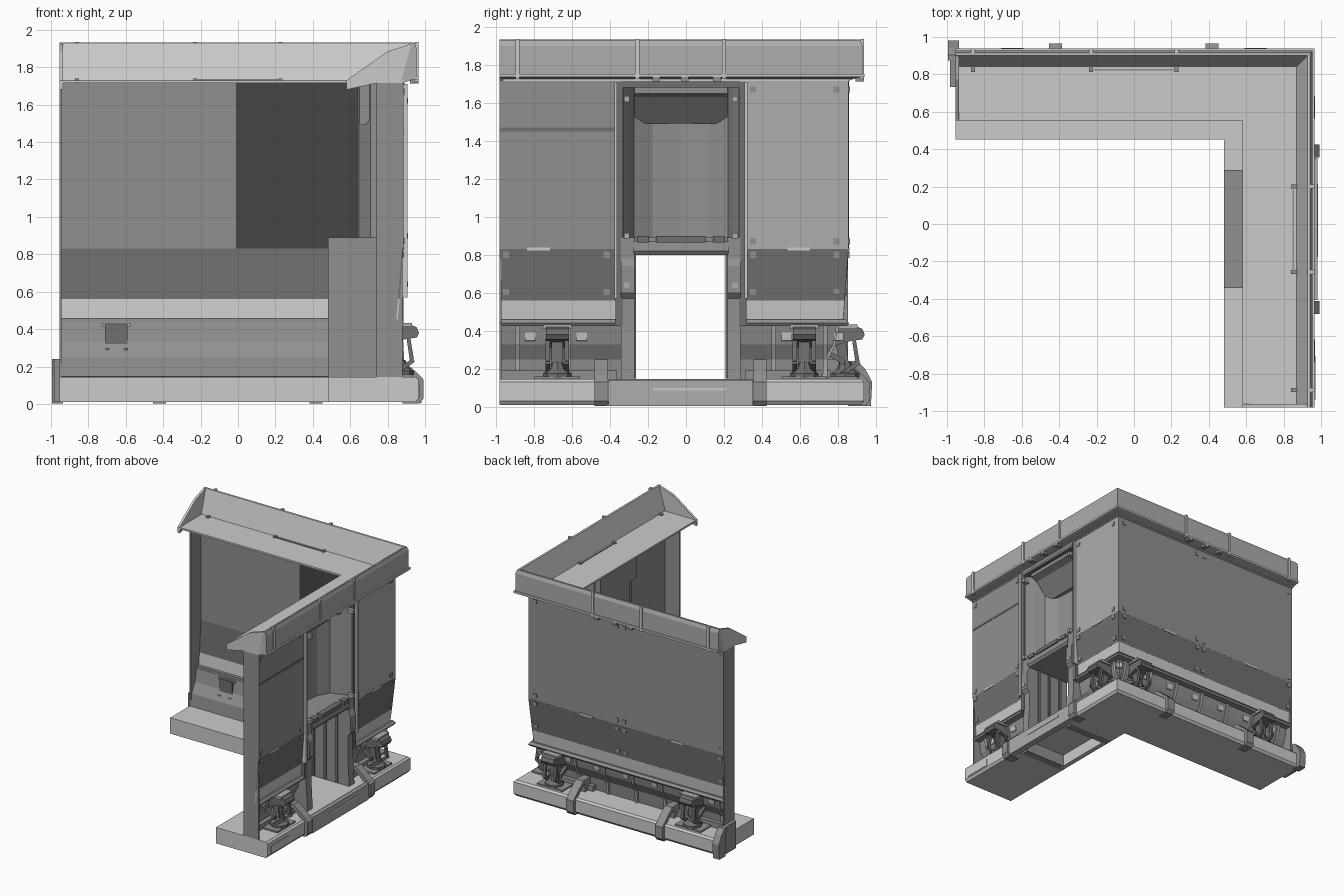
import bpy, bmesh, math

SHIFT = -0.027          # the corner is symmetric about its diagonal, then shifted in y
END = -0.955            # free end of each arm
ARMS = ("right", "back")
GREYS = {"black": 0.06, "dark": 0.16, "mid": 0.28, "soft": 0.42, "light": 0.8, "white": 1.0}
MATS = {}
for key, g in GREYS.items():
    MATS[key] = bpy.data.materials.new(key + "_grey")
    MATS[key].diffuse_color = (g, g, g, 1)


def place(arm, d, s, z):
    """d = distance outwards, s = distance along the arm."""
    return (d, s + SHIFT, z) if arm == "right" else (s, d + SHIFT, z)


def loft(name, rings, closed=True, thick=0.0, mat="light", mats=None):
    """Skin a row of rings; closed rings get end caps, open ones get thickness."""
    n, m = len(rings[0]), len(rings)
    verts = [v for r in rings for v in r]
    k = n if closed else n - 1
    faces = [(i * n + j, i * n + (j + 1) % n, (i + 1) * n + (j + 1) % n, (i + 1) * n + j)
             for i in range(m - 1) for j in range(k)]
    if closed:
        faces += [tuple(range(n)), tuple(range((m - 1) * n, m * n))]
    me = bpy.data.meshes.new(name)
    me.from_pydata(verts, [], faces)
    for key in mats or [mat]:
        me.materials.append(MATS[key])
    if mats:
        for i, p in enumerate(me.polygons):     # one material per straight run
            p.material_index = min(i // k, len(mats) - 1)
    bm = bmesh.new()
    bm.from_mesh(me)
    bmesh.ops.recalc_face_normals(bm, faces=bm.faces)
    bm.to_mesh(me)
    bm.free()
    ob = bpy.data.objects.new(name, me)
    bpy.context.collection.objects.link(ob)
    if thick:
        mod = ob.modifiers.new("thickness", 'SOLIDIFY')
        mod.thickness, mod.offset = thick, 0
    return ob


def ext(name, arm, poly, s0, s1, **kw):
    """Extrude a (d, z) profile along an arm."""
    return loft(name, [[place(arm, d, s, z) for d, z in poly] for s in (s0, s1)], **kw)


def box(name, arm, d0, d1, s0, s1, z0, z1, **kw):
    return ext(name, arm, [(d0, z0), (d1, z0), (d1, z1), (d0, z1)], s0, s1, **kw)


def sweep(name, poly, start=END, **kw):
    """Run a (d, z) profile round the mitred corner."""
    rings = [[place("right", d, start, z) for d, z in poly],
             [place("right", d, d, z) for d, z in poly],
             [place("back", d, END, z) for d, z in poly]]
    return loft(name, rings, **kw)


# Base slab, hollow underneath the doorway
slab = sweep("base_slab", [(0.48, 0.01), (0.95, 0.01), (0.965, 0.03), (0.965, 0.13),
                           (0.95, 0.145), (0.48, 0.145)])
cut = box("slab_cutter", "right", 0.52, 0.92, -0.31, 0.31, -0.1, 0.11)
cut.hide_render = True
cut.hide_set(True)
mod = slab.modifiers.new("hollow", 'BOOLEAN')
mod.object = cut
box("door_sill", "right", 0.93, 0.98, -0.38, 0.38, 0.005, 0.14, mat="soft")
box("door_sill_strip", "right", 0.975, 0.985, -0.15, 0.24, 0.085, 0.1)
box("slab_label_plate", "right", 0.96, 0.97, -0.91, -0.68, 0.04, 0.1)

# Wall shells: upper panel, tilted lower panel, ledge and recessed skirt
shells = {
    "upper_wall": ([(0.88, 1.72), (0.88, 0.83)], "mid", ["soft", "mid"]),
    "lower_wall": ([(0.88, 0.83), (0.86, 0.56)], "dark", ["dark", "dark"]),
    "ledge": ([(0.86, 0.56), (0.85, 0.45)], "white", ["white", "white"]),
    "skirt": ([(0.82, 0.44), (0.80, 0.33), (0.755, 0.25), (0.745, 0.145)], "mid", ["mid", "mid"]),
}
beam = [(0.82, 0.425), (0.875, 0.425), (0.885, 0.44), (0.87, 0.46), (0.82, 0.46)]
for n, (p, m1, m2) in shells.items():
    sweep(n + "_corner", p, start=0.31, closed=False, thick=0.008, mats=m2)
    ext(n + "_short", "right", p, END, -0.31, closed=False, thick=0.008, mat=m1)
sweep("beam_corner", beam, start=0.31, mat="mid")
ext("beam_short", "right", beam, END, -0.31, mat="mid")
box("inner_wall_panel", "back", 0.87, 0.878, -0.01, 0.86, 0.83, 1.715, mat="black")

# Roof deck, parapet, its pale inner lining and its lower lip
sweep("roof_deck", [(0.58, 1.715), (0.89, 1.715), (0.89, 1.73), (0.58, 1.73)])
sweep("parapet", [(0.87, 1.72), (0.945, 1.735), (0.955, 1.75), (0.955, 1.90),
                  (0.945, 1.93), (0.93, 1.93), (0.875, 1.74)], mat="soft")
sweep("parapet_lining", [(0.869, 1.732), (0.927, 1.93), (0.935, 1.932), (0.88, 1.732)], mat="white")
sweep("parapet_lip", [(0.94, 1.735), (0.966, 1.735), (0.966, 1.752), (0.94, 1.752)])

for arm in ARMS:
    # Closing plates at the free end of the arm
    box("wall_end_plate", arm, 0.74, 0.88, END, END + 0.012, 0.145, 1.715, mat="mid")
    ext("parapet_end_gusset", arm, [(0.58, 1.68), (0.58, 1.73), (0.80, 1.885), (0.94, 1.93),
                                    (0.955, 1.90), (0.95, 1.74), (0.88, 1.715), (0.74, 1.715)],
        END, END + 0.02)
    # Parapet straps with small feet on the deck
    for s in (-0.86, -0.23, 0.227):
        box("parapet_strap", arm, 0.94, 0.964, s - 0.011, s + 0.011, 1.725, 1.935)
        box("strap_foot", arm, 0.84, 0.885, s - 0.011, s + 0.011, 1.728, 1.74, mat="mid")
    for s in (-0.13, 0.02, 0.19):
        box("eave_lug", arm, 0.92, 0.965, s - 0.02, s + 0.02, 1.712, 1.738, mat="mid")
    box("deck_rail", arm, 0.848, 0.855, -0.23, 0.23, 1.725, 1.735, mat="mid")

    # Fixing pads at the panel corners
    spans = [(-0.92, -0.39), (0.38, 0.82)] if arm == "right" else [(-0.92, -0.02), (0.05, 0.82)]
    for a, b in spans:
        for s in (a, b):
            for z, d in ((0.605, 0.868), (0.80, 0.882), (0.87, 0.884), (1.67, 0.884)):
                box("fixing_pad", arm, d - 0.005, d + 0.005, s - 0.016, s + 0.016,
                    z - 0.016, z + 0.016, mat="mid")
    # Tags over the panel seam
    for s in ((-0.75, 0.62) if arm == "right" else (-0.52, 0.34)):
        box("panel_tag", arm, 0.88, 0.888, s - 0.06, s + 0.06, 0.822, 0.838)

    # Ribs and small plates on the recessed skirt
    for i in range(7):
        s = -0.86 + i * 0.27
        if arm == "right" and abs(s) < 0.34:
            continue
        ext("skirt_rib", arm, [(0.818, 0.43), (0.835, 0.43), (0.815, 0.33), (0.775, 0.25),
                               (0.765, 0.145), (0.744, 0.145), (0.755, 0.25), (0.80, 0.33)],
            s - 0.012, s + 0.012, mat="soft")
        ext("skirt_plate", arm, [(0.812, 0.385), (0.822, 0.39), (0.816, 0.35), (0.806, 0.345)],
            s + 0.04, s + 0.095)
    for a, b in ((END + 0.012, -0.34), (0.34, 0.74)):
        box("skirt_foot", arm, 0.748, 0.79, a, b, 0.14, 0.19, mat="mid")

    # Levelling jacks
    for s in (-0.65, 0.65):
        box("jack_plate", arm, 0.78, 0.93, s - 0.12, s + 0.12, 0.14, 0.158, mat="mid")
        loft("jack_foot", [[place(arm, 0.865 + r * math.cos(t * math.pi / 4),
                                  s + r * math.sin(t * math.pi / 4), z) for t in range(8)]
                           for r, z in ((0.075, 0.155), (0.075, 0.175), (0.045, 0.2), (0.03, 0.235))],
             mat="dark")
        ext("jack_post", arm, [(0.84, 0.2), (0.885, 0.2), (0.87, 0.36), (0.81, 0.36)],
            s - 0.03, s + 0.03, mat="dark")
        ext("jack_head", arm, [(0.79, 0.31), (0.84, 0.33), (0.89, 0.345), (0.955, 0.355), (0.968, 0.38),
                               (0.955, 0.41), (0.92, 0.425), (0.79, 0.425)], s - 0.06, s + 0.06, mat="dark")
        box("jack_cap", arm, 0.80, 0.93, s - 0.075, s + 0.075, 0.41, 0.432, mat="soft")
        for q in (-0.05, 0.05):
            for n, p in (("jack_strut", [(0.90, 0.36), (0.92, 0.36), (0.94, 0.24), (0.92, 0.225)]),
                         ("jack_brace", [(0.935, 0.245), (0.945, 0.225), (0.86, 0.165), (0.84, 0.18)]),
                         ("jack_link", [(0.77, 0.27), (0.77, 0.30), (0.86, 0.25), (0.86, 0.22)])):
                ext(n, arm, p, s + q - 0.012, s + q + 0.012, mat="dark")

    # Base clamps wrapping over the slab edge
    for s in (-0.42, 0.417):
        ext("base_clamp", arm, [(0.88, 0.003), (0.97, 0.003), (0.992, 0.03), (0.992, 0.13), (0.96, 0.165),
                                (0.86, 0.25), (0.80, 0.25), (0.80, 0.22), (0.85, 0.215), (0.94, 0.14),
                                (0.95, 0.03), (0.88, 0.015)], s - 0.035, s + 0.035, mat="mid")
        box("clamp_foot", arm, 0.76, 0.83, s - 0.03, s + 0.03, 0.14, 0.25, mat="mid")

# Panel seam on the short wall
box("wall_seam", "right", 0.88, 0.887, END, -0.35, 1.45, 1.47, mat="dark")

# End bracket at the free end of the back arm
ext("end_bracket", "back", [(0.92, 0.003), (1.0, 0.003), (1.007, 0.13), (0.97, 0.2), (0.93, 0.24),
                            (0.90, 0.24), (0.92, 0.15)], -0.995, -0.935, mat="mid")
ext("end_bracket_plate", "back", [(0.76, 0.01), (1.0, 0.01), (0.97, 0.2), (0.93, 0.24), (0.76, 0.24)],
    -0.985, -0.955, mat="mid")

# Doorway: lower frame, columns, upper rounded niche and header
for m in (-1, 1):
    def side(name, d0, d1, a, b, z0, z1, **kw):
        box(name, "right", d0, d1, *sorted((m * a, m * b)), z0, z1, **kw)
    lo, hi = sorted((m * 0.245, m * 0.315))
    ext("door_jamb", "right", [(0.48, 0.01), (0.90, 0.01), (0.88, 0.40), (0.88, 0.57), (0.905, 0.60),
                               (0.905, 0.74), (0.885, 0.78), (0.885, 0.89), (0.48, 0.89)], lo, hi, mat="mid")
    side("door_column", 0.84, 0.905, 0.335, 0.35, 0.57, 1.71)
    side("column_web", 0.83, 0.885, 0.305, 0.345, 0.43, 1.71, mat="dark")
    for d in (0.55, 0.66, 0.77):
        side("jamb_slat", d, d + 0.02, 0.235, 0.25, 0.15, 0.8, mat="dark")
    for z in (0.64, 0.9, 1.62):
        side("frame_pad", 0.86, 0.91, 0.27, 0.3, z - 0.015, z + 0.015, mat="soft")
ext("door_lintel", "right", [(0.48, 0.80), (0.88, 0.80), (0.895, 0.82), (0.89, 0.87), (0.86, 0.89),
                             (0.48, 0.89)], -0.25, 0.25, mat="mid")
for a, b in ((-0.23, -0.17), (-0.13, 0.13), (0.17, 0.23)):
    box("lintel_block", "right", 0.85, 0.90, a, b, 0.865, 0.898, mat="dark")
plan = [(0.88, -0.315), (0.80, -0.28), (0.71, -0.25), (0.655, -0.15), (0.64, 0),
        (0.655, 0.15), (0.71, 0.25), (0.80, 0.28), (0.88, 0.315)]
loft("door_niche", [[place("right", d, s, z) for d, s in plan] for z in (0.885, 1.2, 1.5, 1.715)],
     closed=False, thick=0.008, mat="mid")
ext("niche_hood", "right", [(0.65, 1.49), (0.68, 1.49), (0.80, 1.63), (0.86, 1.65), (0.86, 1.68),
                            (0.88, 1.715), (0.65, 1.715)], -0.245, 0.245, mat="mid")
box("niche_header", "right", 0.83, 0.89, -0.31, 0.31, 1.68, 1.72, mat="dark")
